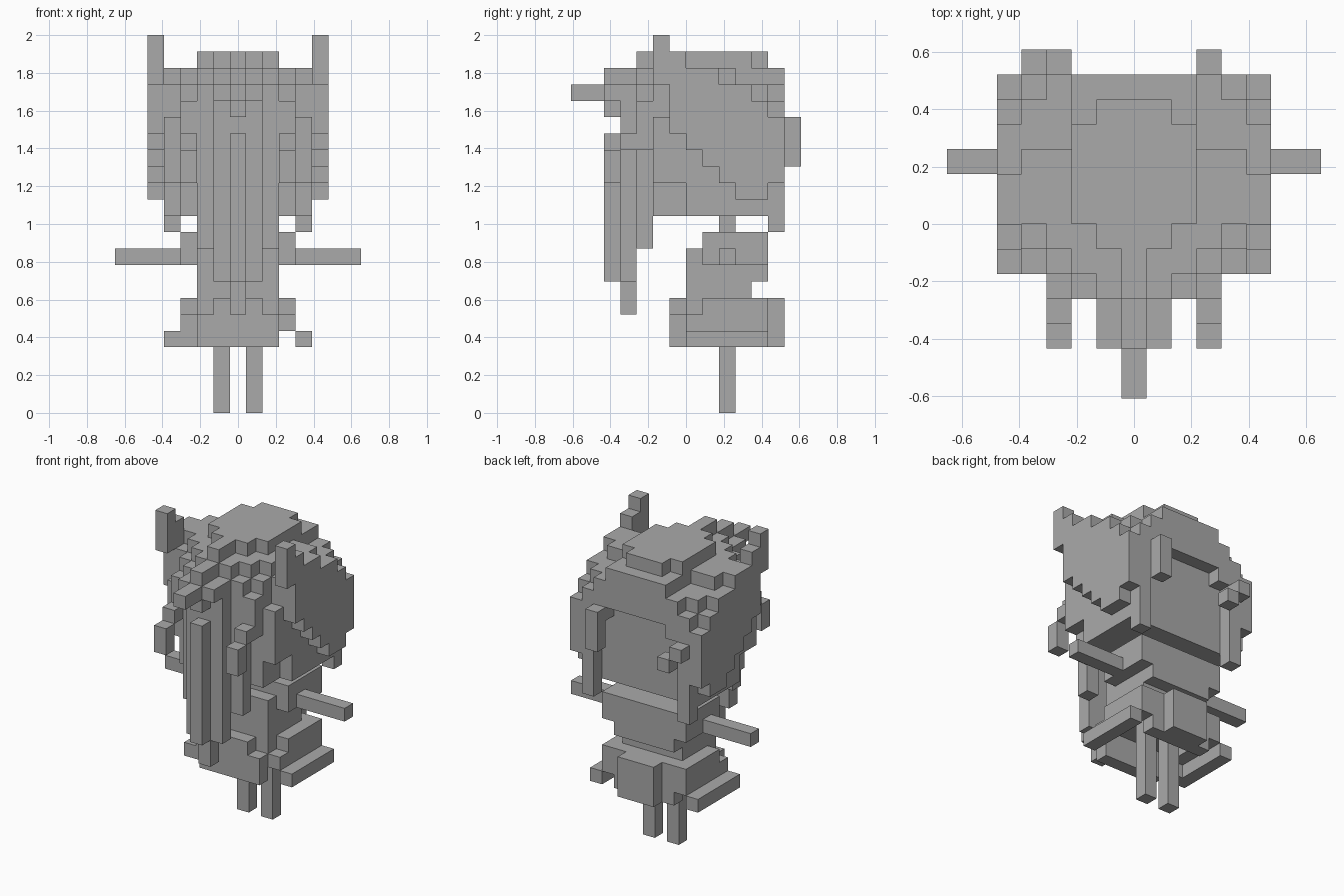
import bpy, bmesh

if "Cube" in bpy.data.objects:
    bpy.data.objects.remove(bpy.data.objects["Cube"])

U = 2 / 23  # edge of one block
DIRS = [(1, 0, 0), (-1, 0, 0), (0, 1, 0), (0, -1, 0), (0, 0, 1), (0, 0, -1)]
mat = bpy.data.materials.new("plain_grey")
mat.diffuse_color = (0.4, 0.4, 0.4, 1)
mat.use_nodes = True
mat.node_tree.nodes["Principled BSDF"].inputs["Base Color"].default_value = mat.diffuse_color
parts = {}


def box(name, i0, i1, j0, j1, k0, k1):
    """Fill an inclusive block range; i is centred on x, j counts from the front, k from the floor."""
    cells = parts.setdefault(name, set())
    cells.update((i, j, k) for i in range(i0, i1 + 1)
                 for j in range(j0, j1 + 1) for k in range(k0, k1 + 1))


def pair(name, a0, a1, *rest):
    """Fill the same range on both sides."""
    box(name, a0, a1, *rest)
    box(name, -a1, -a0, *rest)


def head_top(a, j):
    """Rounded crown with steps down to the sides, the back and the fringe."""
    if (a <= 2 and 7 <= j <= 10) or (a <= 1 and j in (6, 11)) or (a == 0 and j in (4, 5)):
        return 22
    if a == 5:
        return 22 if j == 6 else 21 if j <= 8 else 20 if j <= 10 else 30 - j
    if a == 4:
        return {5: 18, 6: 20, 10: 20, 11: 20, 12: 19}.get(j, 21)
    if a == 3:
        return {4: 19, 5: 20}.get(j, 21 if j <= 9 else 20)
    if a == 2:
        return 20 if j == 4 else 21
    return 20 if a == 1 and j <= 3 else 21


def head_bottom(a, j):
    """Hair hem: stepped sides, hollowed back and raised forehead."""
    if a == 5:
        return {10: 13, 11: 13, 12: 14}.get(j, 23 - j)
    if a == 4:
        return 14 if j <= 6 else 11 if j == 12 else 12
    if a == 3:
        return {4: 16, 12: 17}.get(j, 12)
    if j == 12:
        return 18
    if j == 2:
        return 18 + a
    if j == 3:
        return 18
    return 17 if j <= 5 else 12


# head and hair cap
FRONT = {0: 2, 1: 2, 2: 4, 3: 4, 4: 5, 5: 6}
for i in range(-5, 6):
    a = abs(i)
    for j in range(FRONT[a], 13):
        inner = a <= 3 and 6 <= j <= 11
        box("head" if inner else "hair", i, i, j, j, head_bottom(a, j), head_top(a, j) - 1)

# hair tips at the top, antenna lock, long fringe
pair("ear_tips", 5, 5, 5, 5, 20, 22)
box("front_lock", 0, 0, 0, 1, 19, 19)
box("long_fringe", 0, 0, 2, 2, 8, 16)
box("long_fringe", 0, 0, 3, 3, 6, 17)
pair("long_fringe", 1, 1, 3, 3, 8, 17)
pair("long_fringe", 2, 2, 4, 4, 10, 16)
# side locks
pair("side_locks", 3, 3, 2, 2, 14, 15)
pair("side_locks", 3, 3, 3, 3, 16, 16)
# loose locks on the back
box("back_locks", 3, 3, 13, 13, 15, 17)
box("back_locks", -3, -3, 13, 13, 15, 15)
box("back_locks", -4, -4, 13, 13, 16, 16)

# neck, torso, sleeves and arms
box("neck", -1, 1, 9, 9, 11, 11)
box("torso", -2, 2, 8, 11, 10, 10)
box("torso", -2, 2, 7, 11, 8, 9)
box("torso", -2, 2, 7, 10, 7, 7)
pair("sleeves", 3, 3, 8, 11, 9, 10)
pair("arms", 4, 7, 9, 9, 9, 9)

# hollow skirt with flared hem
box("skirt", -2, 2, 7, 11, 6, 6)
box("skirt", -2, 2, 6, 6, 4, 5)
box("skirt", -1, 1, 6, 6, 6, 6)
box("skirt", -2, 2, 11, 11, 4, 5)
box("skirt", -1, 1, 12, 12, 4, 6)
pair("skirt", 3, 3, 7, 11, 5, 5)
pair("skirt", 3, 3, 8, 11, 6, 6)
pair("skirt_hem", 4, 4, 7, 11, 4, 4)
box("skirt_hem", -3, -3, 7, 7, 4, 4)

# legs
pair("legs", 1, 1, 9, 9, 0, 5)

# turn each part into a mesh of its outer faces
solid = set().union(*parts.values())
for name, cells in parts.items():
    bm = bmesh.new()
    cache = {}

    def vert(p):
        if p not in cache:
            cache[p] = bm.verts.new(((p[0] - 0.5) * U, (p[1] - 7) * U, p[2] * U))
        return cache[p]

    for c in sorted(cells):
        for d in DIRS:
            if tuple(c[n] + d[n] for n in range(3)) in solid:
                continue
            ax = next(n for n in range(3) if d[n])
            u, v = (ax + 1) % 3, (ax + 2) % 3
            corners = []
            for s, t in ((0, 0), (1, 0), (1, 1), (0, 1)):
                p = list(c)
                p[ax] += d[ax] > 0
                p[u] += s
                p[v] += t
                corners.append(vert(tuple(p)))
            bm.faces.new(corners if d[ax] > 0 else corners[::-1])
    me = bpy.data.meshes.new(name)
    bm.to_mesh(me)
    bm.free()
    me.materials.append(mat)
    bpy.context.collection.objects.link(bpy.data.objects.new(name, me))
